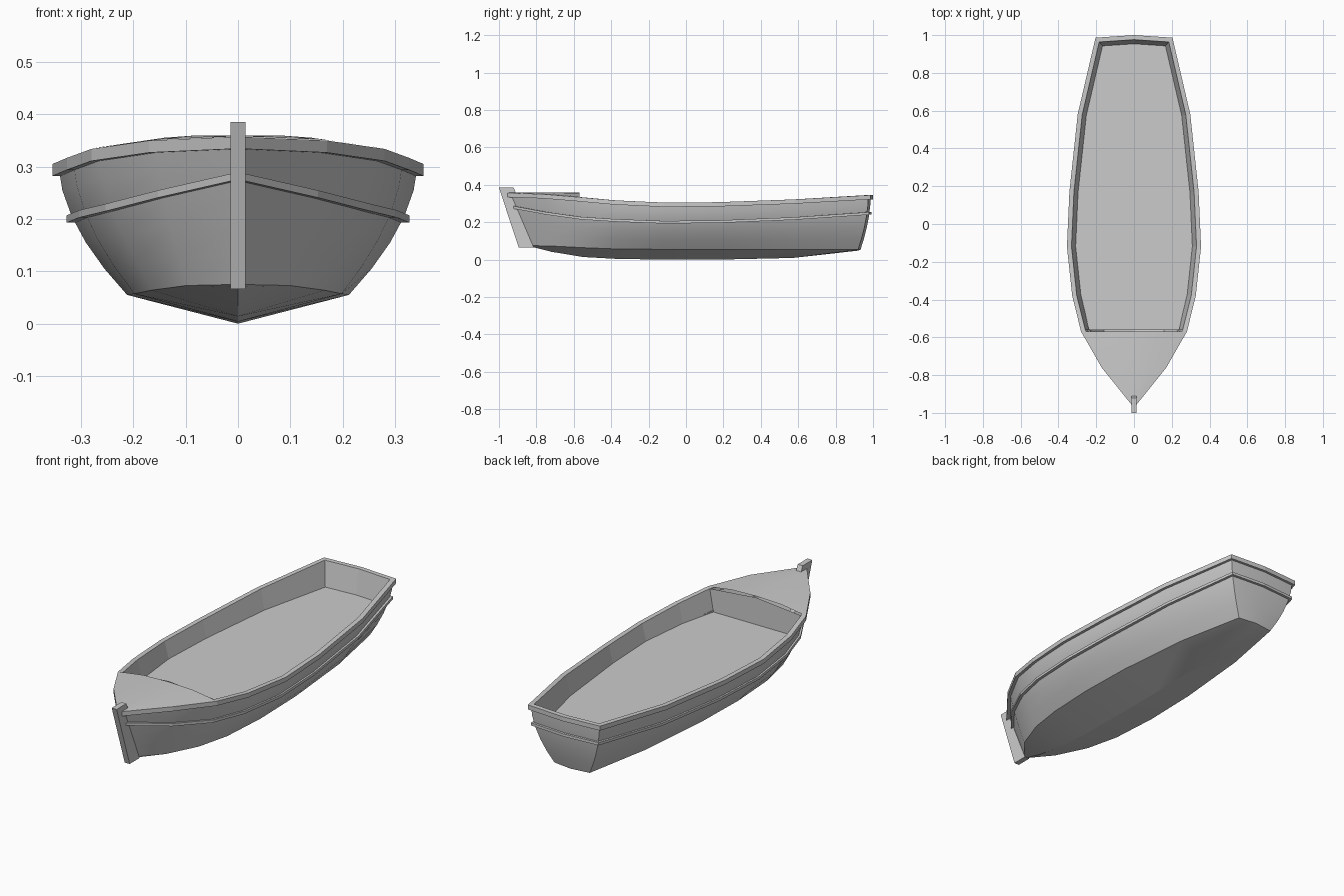
import bpy, bmesh
from mathutils import Vector

if "Cube" in bpy.data.objects:
    bpy.data.objects.remove(bpy.data.objects["Cube"])

# Stations bow to stern: sheer y, half width, rail top z, rub rail z, chine y, half width, z, keel z
STATIONS = [
    (-0.950, 0.003, 0.357, 0.280, -0.83, 0.003, 0.075, 0.070),
    (-0.755, 0.160, 0.350, 0.248, -0.72, 0.098, 0.073, 0.042),
    (-0.565, 0.269, 0.334, 0.222, -0.55, 0.165, 0.064, 0.014),
    (-0.380, 0.315, 0.317, 0.210, -0.37, 0.198, 0.057, 0.004),
    (-0.120, 0.343, 0.305, 0.200, -0.12, 0.212, 0.055, 0.000),
    (0.170, 0.330, 0.307, 0.203, 0.17, 0.205, 0.055, 0.000),
    (0.580, 0.286, 0.322, 0.220, 0.57, 0.168, 0.055, 0.009),
    (0.975, 0.194, 0.345, 0.247, 0.92, 0.100, 0.053, 0.048),
]
FLOOR_Z = 0.22
DECK_TOP = 0.36
LAST = len(STATIONS) - 1


def side_point(i, z):
    """Point on the starboard side at station i and height z."""
    ys, ws, zs, _, yc, wc, zc, _ = STATIONS[i]
    t = (z - zc) / (zs - zc)
    power = 1.0 + 0.8 * min(1, i / 3)
    f = 1 - max(0, 1 - t) ** power
    return Vector((wc + (ws - wc) * f, yc + (ys - yc) * f, z))


def around(points):
    """Bow to stern, across the bowed transom, and back along the port side."""
    s = points[-1]
    return points + [Vector((0, s.y + 0.013, s.z))] + \
        [Vector((-p.x, p.y, p.z)) for p in reversed(points)]


def offset(path, d, dz=0):
    """Move a path outward in plan with mitred corners."""
    result = []
    for k, p in enumerate(path):
        norms = []
        for a, b in ((k - 1, k), (k, k + 1)):
            if a >= 0 and b < len(path):
                t = (path[b] - path[a]).to_2d().normalized()
                norms.append(Vector((t.y, -t.x)))
        n = sum(norms, Vector((0, 0))).normalized()
        n = n * d / max(0.5, n.dot(norms[0]))
        result.append(p + Vector((n.x, n.y, dz)))
    return result


def make(name, rows=(), polys=(), smooth=None):
    """Mesh from strips of matching rows plus separate polygons."""
    bm = bmesh.new()

    def face(pts):
        bm.faces.new([bm.verts.new(p) for p in pts])
    for a, b in zip(rows, rows[1:]):
        for k in range(len(a) - 1):
            face((a[k], a[k + 1], b[k + 1], b[k]))
    for p in polys:
        face(p)
    bmesh.ops.remove_doubles(bm, verts=bm.verts, dist=0.0005)
    bmesh.ops.recalc_face_normals(bm, faces=bm.faces)
    mesh = bpy.data.meshes.new(name)
    bm.to_mesh(mesh)
    bm.free()
    ob = bpy.data.objects.new(name, mesh)
    bpy.context.collection.objects.link(ob)
    if smooth:
        bpy.ops.object.select_all(action='DESELECT')
        ob.select_set(True)
        bpy.context.view_layer.objects.active = ob
        bpy.ops.object.shade_smooth_by_angle(angle=smooth)
    return ob


def band(name, path, inner, outer, half_height):
    """Rectangular strake swept along a path."""
    rows = [offset(path, d, h) for d, h in (
        (inner, -half_height), (outer, -half_height),
        (outer, half_height), (inner, half_height), (inner, -half_height))]
    caps = [[r[e] for r in rows[:4]] for e in (0, -1)]
    return make(name, rows, caps)


# Hull skin: keel, chine, curved sides and transom
levels = []
for t in (0, 0.2, 0.4, 0.6, 0.8, 0.97):
    levels.append(around([side_point(i, s[6] + (s[2] - s[6]) * t)
                          for i, s in enumerate(STATIONS)]))
keel = [Vector((0, s[4], s[7])) for s in STATIONS]
stern_low = levels[0][LAST + 1]
keel_row = keel + [Vector((0, keel[-1].y, keel[-1].z))] + keel[::-1]
bottom = []
for side in (levels[0][:LAST + 1], levels[0][:LAST + 1:-1]):
    for k in range(LAST):
        bottom.append((keel[k], keel[k + 1], side[k + 1], side[k]))
    bottom.append((keel[-1], side[-1], stern_low))
make("hull", levels, bottom, smooth=0.45)

# Gunwale and lower rub rail, both running round the transom
sheer = around([Vector((s[1], s[0], s[2])) for s in STATIONS])
band("gunwale", [p - Vector((0, 0, 0.0115)) for p in sheer], -0.012, 0.012, 0.0115)
band("rub_rail", around([side_point(i, s[3]) for i, s in enumerate(STATIONS)]),
     -0.006, 0.012, 0.007)

# Cockpit lining: inner walls, flat floor and the bulkhead under the foredeck
upper = offset(sheer, -0.012)[2:-2]
lower = [Vector((p.x, p.y, FLOOR_Z)) for p in offset(sheer, -0.034)[2:-2]]
upper[0].y = upper[-1].y = lower[0].y = lower[-1].y = -0.56
ridge = Vector((0, -0.56, DECK_TOP - 0.002))
make("cockpit_lining", [upper, lower],
     [lower, (lower[0], upper[0], ridge, upper[-1], lower[-1])])

# Cambered foredeck reaching the outer edge of the gunwale
edge = offset(sheer, 0.012, 0.001)
right, left = edge[:3], edge[:-4:-1]
crown = []
for r, l, z in zip(right, left, (0.358, DECK_TOP, DECK_TOP)):
    r.y = l.y = min(r.y, -0.56)
    crown.append(Vector((0, r.y, z)))
quarter = [[c.lerp(e, 0.5) + Vector((0, 0, 0.004 * k)) for k, (c, e) in
            enumerate(zip(crown, s))] for s in (right, left)]
make("foredeck", [right, quarter[0], crown, quarter[1], left], smooth=0.5)

# Raked stem post with a small head overlapping the deck
profile = [(-1.0, 0.385), (-0.922, 0.385), (-0.908, 0.355), (-0.93, 0.335),
           (-0.815, 0.066), (-0.895, 0.066)]
faces = [[Vector((x, y, z)) for y, z in profile] for x in (-0.014, 0.014)]
make("stem_post", [f + f[:1] for f in faces], faces)
